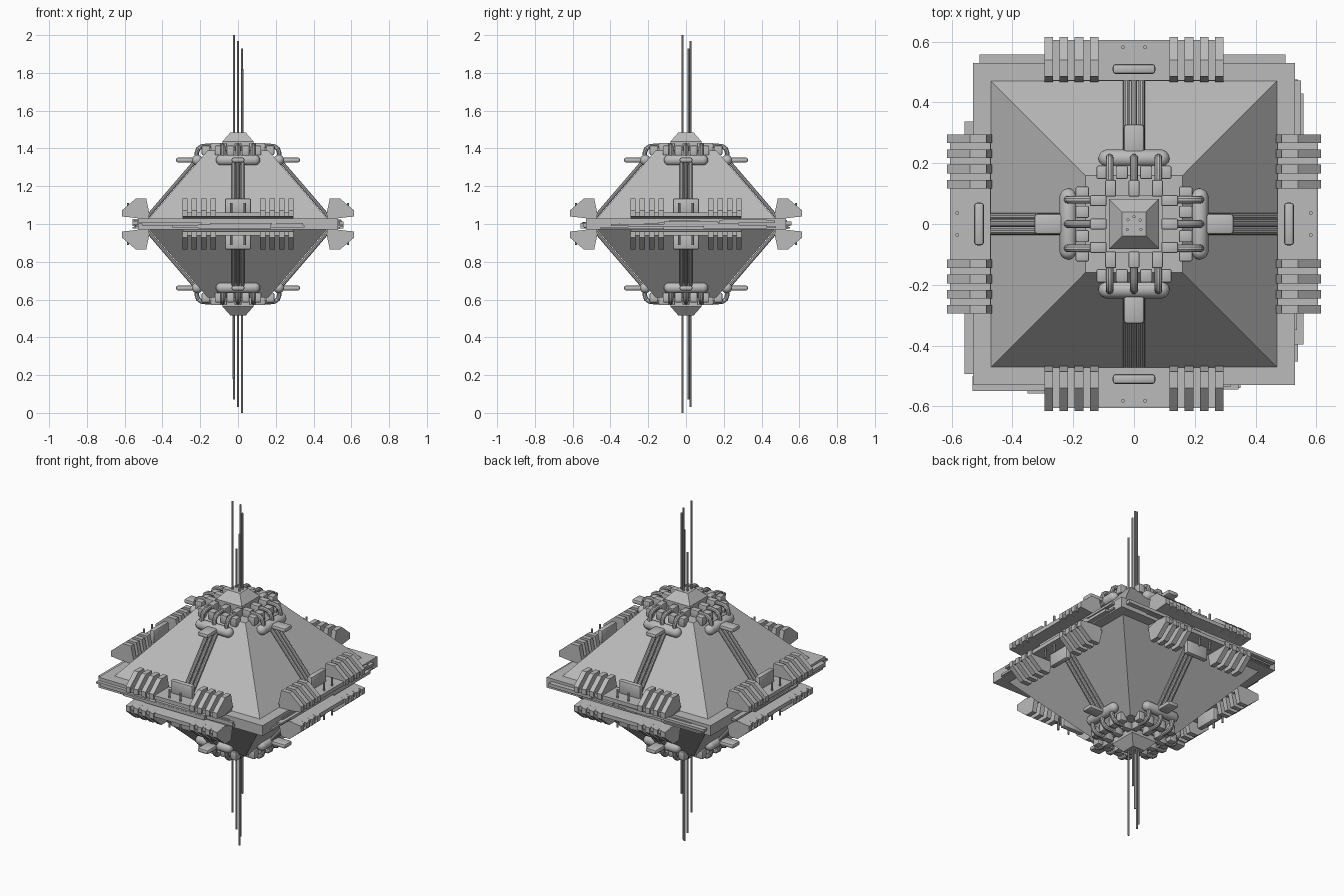
import bpy, bmesh, math, random
from mathutils import Matrix, Vector

cube = bpy.data.objects.get("Cube")
if cube:
    bpy.data.objects.remove(cube)
random.seed(7)

grey = bpy.data.materials.new("hull_grey")
grey.use_nodes = True
COLOUR = (0.5, 0.5, 0.5, 1)
grey.diffuse_color = COLOUR
grey.node_tree.nodes["Principled BSDF"].inputs["Base Color"].default_value = COLOUR

MID = 1.0                                   # height of the mirror plane
FLIP = (Matrix.Translation((0, 0, MID)) @ Matrix.Rotation(math.pi, 4, 'Y')
        @ Matrix.Translation((0, 0, -MID)))


def finish(name, bm):
    bmesh.ops.recalc_face_normals(bm, faces=bm.faces)
    mesh = bpy.data.meshes.new(name)
    bm.to_mesh(mesh)
    bm.free()
    mesh.materials.append(grey)
    for p in mesh.polygons:
        p.use_smooth = True
    mesh.set_sharp_from_angle(angle=math.radians(32))
    ob = bpy.data.objects.new(name, mesh)
    bpy.context.collection.objects.link(ob)


def both_halves(name, build, turns=4):
    """Build a part on the back side, repeat it round z, and flip it below."""
    one = bmesh.new()
    build(one)
    mesh = bpy.data.meshes.new("part")
    one.to_mesh(mesh)
    one.free()
    for prefix, half in (("upper_", Matrix()), ("lower_", FLIP)):
        bm = bmesh.new()
        for k in range(turns):
            start = len(bm.verts)
            bm.from_mesh(mesh)
            bm.verts.ensure_lookup_table()
            turn = half @ Matrix.Rotation(k * math.pi / 2, 4, 'Z')
            bmesh.ops.transform(bm, matrix=turn, verts=bm.verts[start:])
        finish(prefix + name, bm)
    bpy.data.meshes.remove(mesh)


def box(bm, x, y, z, bevel=0):
    """Box from (min, max) pairs."""
    size = [b - a for a, b in (x, y, z)]
    mid = [(a + b) / 2 for a, b in (x, y, z)]
    m = Matrix.Translation(mid) @ Matrix.Diagonal((*size, 1))
    verts = bmesh.ops.create_cube(bm, size=1, matrix=m)["verts"]
    if bevel:
        edges = {e for v in verts for e in v.link_edges}
        bmesh.ops.bevel(bm, geom=list(edges), offset=bevel, segments=2,
                        profile=0.5, affect='EDGES')


def frustum(bm, r1, z1, r2, z2):
    """Square frustum given half widths and heights."""
    m = Matrix.Translation((0, 0, (z1 + z2) / 2)) @ Matrix.Rotation(math.pi / 4, 4, 'Z')
    bmesh.ops.create_cone(bm, cap_ends=True, segments=4, radius1=r1 * math.sqrt(2),
                          radius2=r2 * math.sqrt(2), depth=z2 - z1, matrix=m)


def extrude_profile(bm, profile, x1, x2):
    """Side profile of (y, z) points extruded along x."""
    ends = [[bm.verts.new((x, y, z)) for y, z in profile] for x in (x1, x2)]
    bm.faces.new(ends[0])
    bm.faces.new(ends[1][::-1])
    n = len(profile)
    for i in range(n):
        j = (i + 1) % n
        bm.faces.new((ends[0][i], ends[0][j], ends[1][j], ends[1][i]))


def tube(bm, x, path, r, sides=10):
    """Round tube along (y, z) points at a fixed x."""
    pts = [Vector((x, y, z)) for y, z in path]
    rings = []
    for i, p in enumerate(pts):
        tangent = (pts[min(i + 1, len(pts) - 1)] - pts[max(i - 1, 0)]).normalized()
        across = Vector((1, 0, 0))
        up = tangent.cross(across)
        angles = [2 * math.pi * k / sides for k in range(sides)]
        rings.append([bm.verts.new(p + r * (across * math.cos(a) + up * math.sin(a)))
                      for a in angles])
    for a, b in zip(rings, rings[1:]):
        for k in range(sides):
            j = (k + 1) % sides
            bm.faces.new((a[k], a[j], b[j], b[k]))
    bm.faces.new(rings[0])
    bm.faces.new(rings[-1][::-1])


# Pyramid hull and stepped cap
both_halves("pyramid", lambda bm: frustum(bm, 0.47, 1.03, 0.16, 1.39), turns=1)


def cap(bm):
    frustum(bm, 0.095, 1.385, 0.095, 1.405)
    frustum(bm, 0.083, 1.40, 0.083, 1.436)
    frustum(bm, 0.083, 1.436, 0.04, 1.485)


both_halves("cap", cap, turns=1)

# Rim slab with thin layered plates along its edges
bm = bmesh.new()
box(bm, (-0.53, 0.53), (-0.53, 0.53), (0.97, 1.03))
finish("rim", bm)

bm = bmesh.new()
for side in range(4):
    start = len(bm.verts)
    for i in range(14):
        length = random.uniform(0.12, 0.4)
        x = random.uniform(-0.54, 0.54 - length)
        z = random.uniform(0.972, 1.008)
        out = random.choice((0.536, 0.54, 0.545, 0.55, 0.558))
        box(bm, (x, x + length), (0.5, out), (z, z + random.uniform(0.008, 0.02)))
    bm.verts.ensure_lookup_table()
    bmesh.ops.rotate(bm, verts=bm.verts[start:],
                     matrix=Matrix.Rotation(side * math.pi / 2, 3, 'Z'))
finish("rim_plates", bm)

# Side brackets: shelf, wedge fins, central box and two posts
SHELF = [(0.47, 1.03), (0.53, 1.03), (0.605, 1.04), (0.605, 1.062), (0.472, 1.062)]
FIN = [(0.468, 1.05), (0.486, 1.135), (0.54, 1.135), (0.615, 1.072),
       (0.615, 1.04), (0.54, 1.032)]
both_halves("bracket_shelf", lambda bm: extrude_profile(bm, SHELF, -0.29, 0.29))


def fins(bm):
    for s in (-1, 1):
        for i in range(4):
            x = s * (0.131 + 0.05 * i)
            extrude_profile(bm, FIN, x - 0.014, x + 0.014)


def posts(bm):
    for x in (-0.036, 0.036):
        tube(bm, x, [(0.582, 1.05), (0.582, 1.11)], 0.006)


both_halves("fins", fins)
both_halves("bracket_box",
            lambda bm: box(bm, (-0.07, 0.07), (0.494, 0.526), (1.05, 1.135), 0.009))
both_halves("posts", posts)


# Triple rails running up each slope
def rails(bm):
    for x in (-0.025, 0, 0.025):
        tube(bm, x, [(0.482, 1.035), (0.235, 1.322)], 0.0105)


both_halves("rails", rails)


# Round-ended tank with a flat tab at the head of the rails
def tank(bm):
    m = Matrix.Translation((0, 0.216, 1.338)) @ Matrix.Rotation(math.pi / 2, 4, 'Y')
    ball = bmesh.ops.create_uvsphere(bm, u_segments=16, v_segments=9,
                                     radius=0.029, matrix=m)
    for v in ball["verts"]:
        v.co.x += math.copysign(0.088, v.co.x)


both_halves("tank", tank)
both_halves("tab", lambda bm: box(bm, (-0.034, 0.034), (0.22, 0.328),
                                  (1.326, 1.352), 0.01))


# Bent pipes from the tank to the cap, with clamp blocks
def pipes(bm):
    path = [(0.218, 1.34), (0.218, 1.378), (0.211, 1.398), (0.195, 1.41),
            (0.175, 1.413), (0.09, 1.413)]
    for x in (-0.08, 0, 0.08):
        tube(bm, x, path, 0.0125)


def clamps(bm):
    for x in (-0.103, -0.04, 0.04, 0.103):
        box(bm, (x - 0.02, x + 0.02), (0.148, 0.192), (1.365, 1.415), 0.005)
    for x in (-0.077, 0, 0.077):
        box(bm, (x - 0.018, x + 0.018), (0.09, 0.145), (1.38, 1.43), 0.005)


both_halves("pipes", pipes)
both_halves("clamps", clamps)


# Cluster of thin antennas at each tip
def antennas(bm):
    for x, y, top in ((-0.022, -0.018, 2.0), (0, 0.024, 1.97), (0.02, 0.013, 1.93),
                      (0.023, -0.018, 1.82), (-0.02, 0.014, 1.71)):
        tube(bm, x, [(y, 1.47), (y, top)], 0.0052, 8)


both_halves("antennas", antennas, turns=1)
